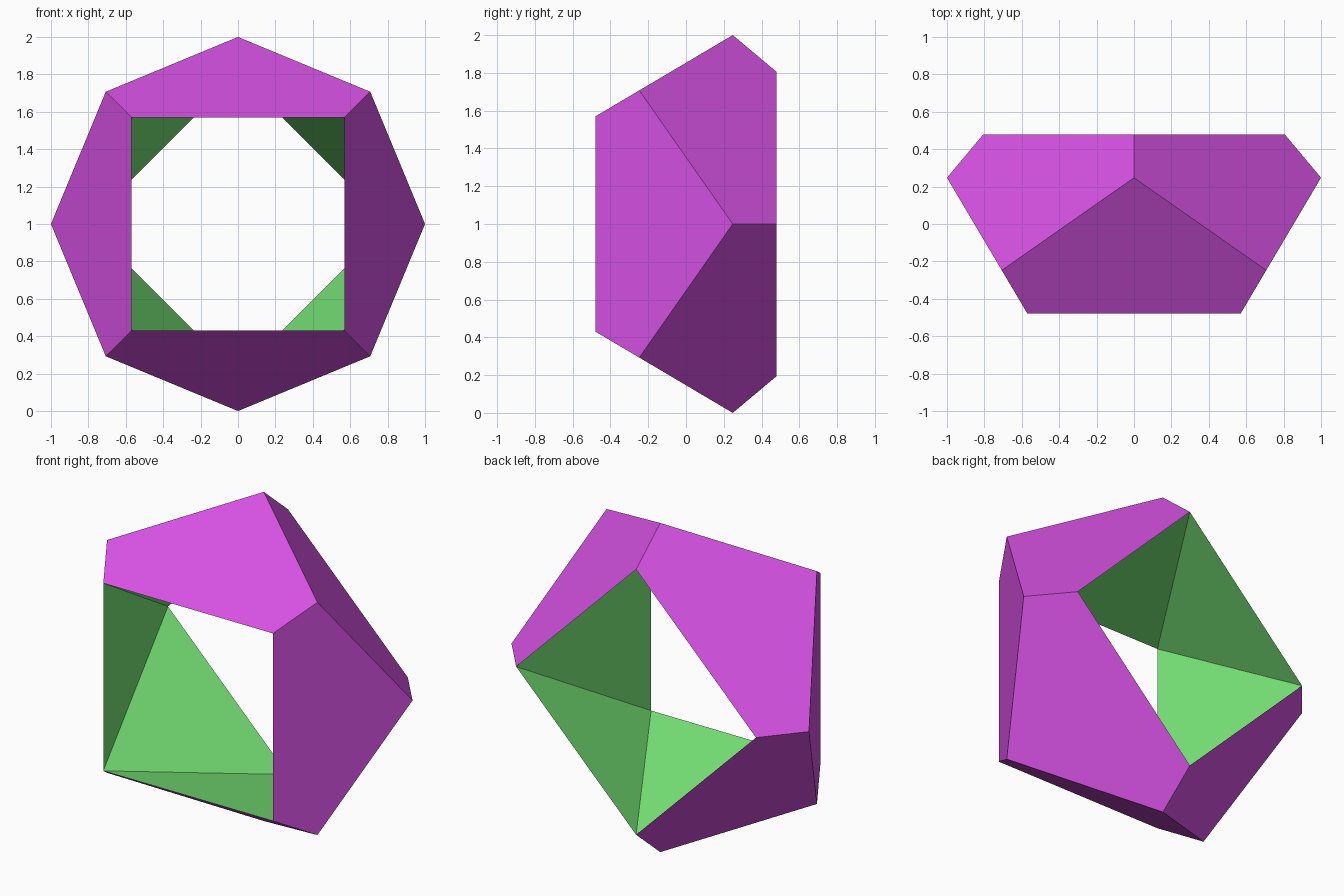
import bpy, bmesh
from math import pi, sin, cos, sqrt

if "Cube" in bpy.data.objects:
    bpy.data.objects.remove(bpy.data.objects["Cube"])

S = 0.57                      # half side of the square openings
H = 0.479                     # half depth
R45 = sqrt(0.5)
A = H / (2 * (R45 - S) / (1 - R45) + 1)   # zigzag half depth keeping pentagons flat


def material(name, rgb):
    m = bpy.data.materials.new(name)
    m.diffuse_color = (*rgb, 1)
    m.use_nodes = True
    m.node_tree.nodes["Principled BSDF"].inputs["Base Color"].default_value = m.diffuse_color
    return m


bm = bmesh.new()


def point(i, radius, y):
    a = i * pi / 4
    return bm.verts.new((radius * sin(a), y, 1 + radius * cos(a)))


# Even steps point along the axes (back), odd steps along the diagonals (front)
side = [1 if i % 2 == 0 else -1 for i in range(8)]
rim = [point(i, 1, A * side[i]) for i in range(8)]
mouth = [point(i, S * sqrt(2), H * side[i]) for i in range(8)]

for i in range(8):
    p, n = (i - 1) % 8, (i + 1) % 8
    # Outer pentagon, then inner triangle spanning the two openings
    bm.faces.new((mouth[p], rim[p], rim[i], rim[n], mouth[n])).material_index = 0
    bm.faces.new((mouth[p], mouth[n], mouth[i])).material_index = 1

bmesh.ops.recalc_face_normals(bm, faces=bm.faces)
mesh = bpy.data.meshes.new("faceted_ring")
bm.to_mesh(mesh)
bm.free()
mesh.materials.append(material("purple_outside", (0.69, 0.085, 0.79)))
mesh.materials.append(material("green_inside", (0.19, 0.80, 0.19)))
bpy.context.collection.objects.link(bpy.data.objects.new("faceted_ring", mesh))
